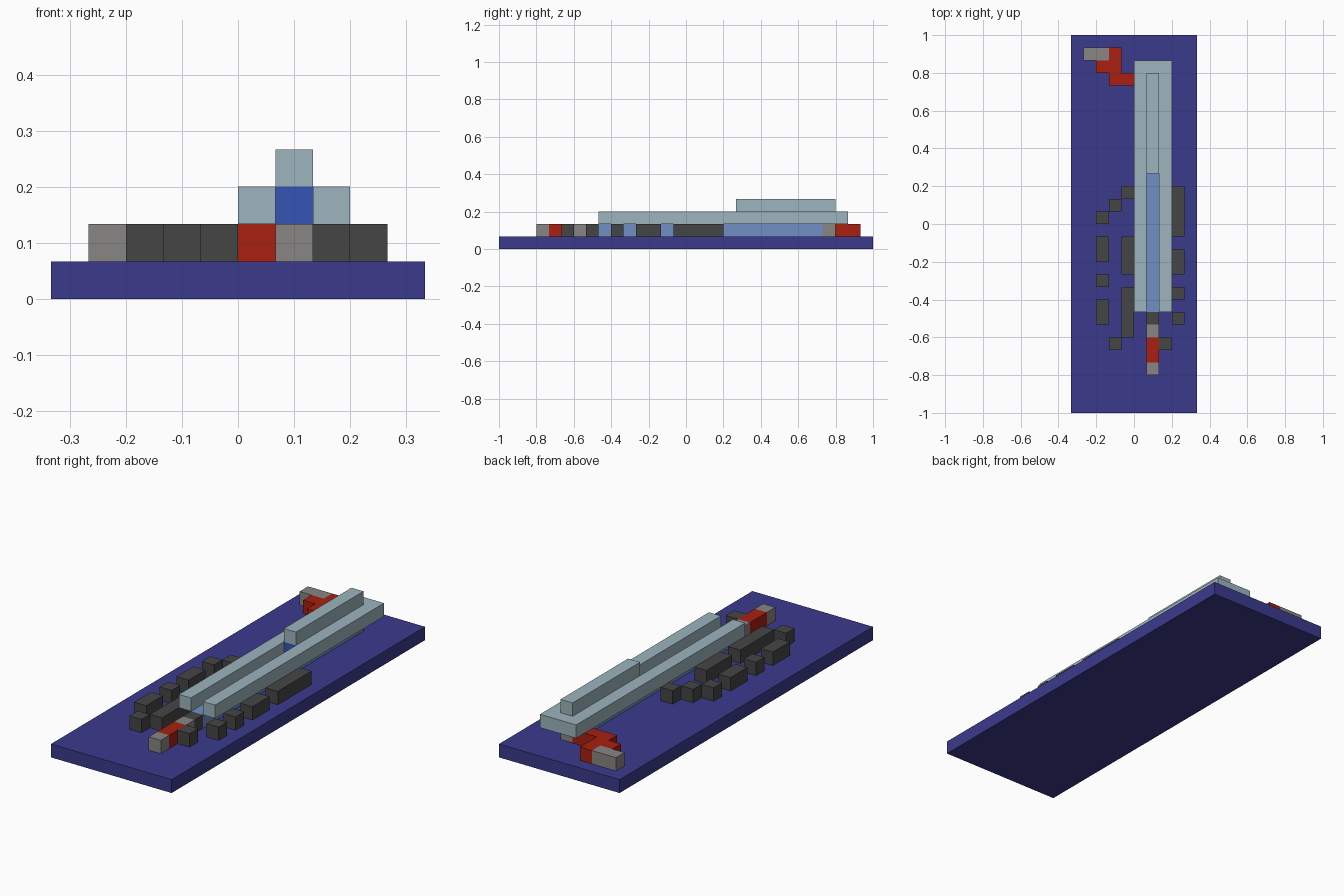
import bpy
import bmesh
from mathutils import Matrix, Vector

CELL = 1 / 15
ORIGIN = Vector((-5 * CELL, -15 * CELL, 0))

if "Cube" in bpy.data.objects:
    bpy.data.objects.remove(bpy.data.objects["Cube"])


def material(name, r, g, b):
    mat = bpy.data.materials.new(name)
    mat.use_nodes = True
    mat.diffuse_color = (r, g, b, 1)
    shader = next(n for n in mat.node_tree.nodes if n.type == "BSDF_PRINCIPLED")
    shader.inputs["Base Color"].default_value = (r, g, b, 1)
    return mat


navy = material("navy", 0.044, 0.042, 0.262)
pale_teal = material("pale teal", 0.337, 0.462, 0.509)
charcoal = material("charcoal", 0.06, 0.06, 0.06)
red = material("red", 0.392, 0.014, 0.005)
grey = material("grey", 0.246, 0.238, 0.23)
light_blue = material("light blue", 0.162, 0.279, 0.558)
deep_blue = material("deep blue", 0.036, 0.091, 0.462)


def blocks(name, mat, level, runs):
    """Join boxes given in grid cells as (column, row, width, length)."""
    bm = bmesh.new()
    for column, row, width, length in runs:
        size = Vector((width, length, 1)) * CELL
        centre = ORIGIN + Vector((column, row, level)) * CELL + size / 2
        bmesh.ops.create_cube(
            bm, size=1, matrix=Matrix.Translation(centre) @ Matrix.Diagonal(size).to_4x4())
    mesh = bpy.data.meshes.new(name)
    bm.to_mesh(mesh)
    bm.free()
    mesh.materials.append(mat)
    obj = bpy.data.objects.new(name, mesh)
    bpy.context.collection.objects.link(obj)
    return obj


def column_blocks(name, column, runs):
    """Charcoal blocks along one column, given as (row, length)."""
    return blocks(name, charcoal, 1, [(column, row, 1, length) for row, length in runs])


# Base slab
blocks("base", navy, 0, [(0, 0, 10, 30)])

# Central spine: keel, inner core, side rails with rear bridge, top ridge
blocks("keel", light_blue, 1, [(6, 8, 1, 18)])
blocks("core", deep_blue, 2, [(6, 19, 1, 8)])
blocks("side_rails", pale_teal, 2, [(5, 8, 1, 20), (7, 8, 1, 20), (6, 27, 1, 1)])
blocks("top_ridge", pale_teal, 3, [(6, 19, 1, 8)])

# Front arm
blocks("front_arm_joint", grey, 1, [(6, 6, 1, 1)])
blocks("front_arm", red, 1, [(6, 4, 1, 2)])
blocks("front_arm_tip", grey, 1, [(6, 3, 1, 1)])

# Stepped rear arm
blocks("rear_arm_joint", grey, 1, [(6, 26, 1, 1)])
blocks("rear_arm", red, 1, [(3, 26, 3, 1), (2, 27, 2, 1), (3, 28, 1, 1)])
blocks("rear_arm_tip", grey, 1, [(1, 28, 2, 1)])

# Scattered charcoal blocks around the spine
column_blocks("outer_right_blocks", 2, [(7, 2), (10, 1), (12, 2), (15, 1)])
column_blocks("middle_right_blocks", 3, [(5, 1), (16, 1)])
column_blocks("inner_right_blocks", 4, [(6, 4), (11, 3), (17, 1)])
column_blocks("centre_block", 6, [(7, 1)])
column_blocks("inner_left_block", 7, [(5, 1)])
column_blocks("outer_left_blocks", 8, [(7, 1), (9, 1), (11, 2), (14, 4)])
